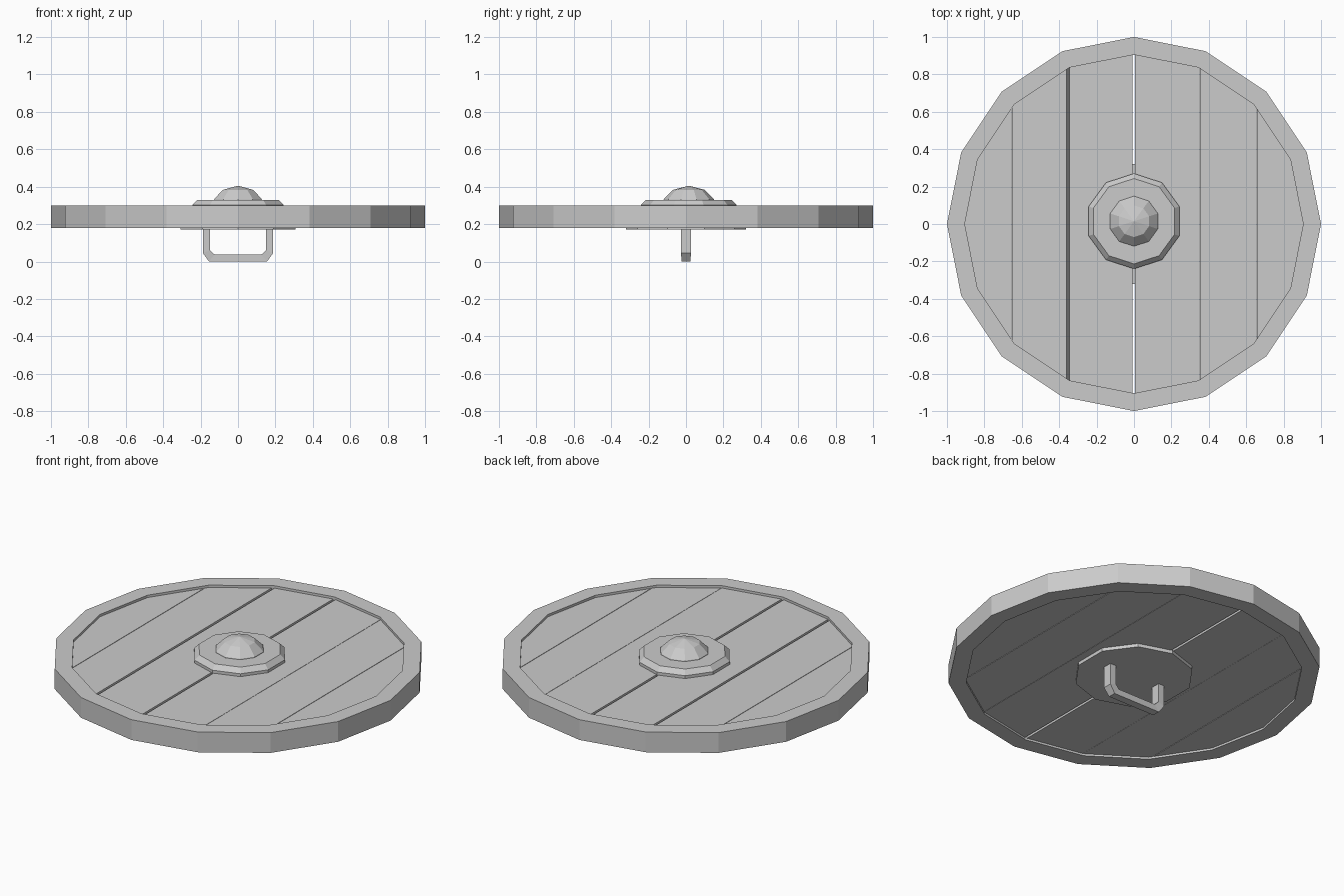
import bpy, bmesh, math
from mathutils import Vector

cube = bpy.data.objects.get("Cube")
if cube:
    bpy.data.objects.remove(cube)

grey = bpy.data.materials.new("plain grey")
grey.use_nodes = True
colour = (0.6, 0.6, 0.6, 1)
grey.diffuse_color = colour
grey.node_tree.nodes["Principled BSDF"].inputs["Base Color"].default_value = colour


def finish(bm, name):
    """Turn a bmesh into a flat-shaded object."""
    bmesh.ops.recalc_face_normals(bm, faces=bm.faces)
    mesh = bpy.data.meshes.new(name)
    bm.to_mesh(mesh)
    bm.free()
    mesh.materials.append(grey)
    obj = bpy.data.objects.new(name, mesh)
    bpy.context.collection.objects.link(obj)
    return obj


def ring(bm, radius, z, sides, y=0):
    """Polygon of points with one corner towards +y."""
    turn = 2 * math.pi / sides
    return [bm.verts.new((radius * math.sin(i * turn), y + radius * math.cos(i * turn), z))
            for i in range(sides)]


def bridge(bm, a, b):
    for i in range(len(a)):
        j = (i + 1) % len(a)
        bm.faces.new((a[i], a[j], b[j], b[i]))


def lathe(name, profile, sides, y=0, closed=False):
    """Stack polygon rings; cap the ends, or join them into a hoop."""
    bm = bmesh.new()
    rings = [ring(bm, r, z, sides, y) for r, z in profile]
    for a, b in zip(rings, rings[1:]):
        bridge(bm, a, b)
    if closed:
        bridge(bm, rings[-1], rings[0])
    else:
        bm.faces.new(rings[0])
        bm.faces.new(rings[-1])
    return finish(bm, name)


# Outer hoop
lathe("rim", [(1, 0.18), (1, 0.3), (0.905, 0.3), (0.905, 0.18)], 16, closed=True)


# Planks: a flat disc cut by two planes, each given as x at the top and bottom
Z_LOW, Z_HIGH = 0.192, 0.286


def plank(name, left, right):
    bm = bmesh.new()
    low, high = ring(bm, 0.92, Z_LOW, 16), ring(bm, 0.92, Z_HIGH, 16)
    bridge(bm, low, high)
    bm.faces.new(low)
    bm.faces.new(high)
    for edge, side in ((left, -1), (right, 1)):
        if edge is None:
            continue
        top, bottom = edge
        normal = Vector((Z_HIGH - Z_LOW, 0, bottom - top)) * side
        cut = bmesh.ops.bisect_plane(
            bm, geom=bm.verts[:] + bm.edges[:] + bm.faces[:],
            plane_co=(top, 0, Z_HIGH), plane_no=normal, clear_outer=True)
        edges = [e for e in cut["geom_cut"] if isinstance(e, bmesh.types.BMEdge)]
        bmesh.ops.holes_fill(bm, edges=edges, sides=0)
    finish(bm, name)


# Each seam: right edge of one plank, then left edge of the next
seams = [((-0.655, -0.655), (-0.652, -0.652)),
         ((-0.36, -0.344), (-0.346, -0.343)),
         ((-0.008, -0.008), (0.006, 0.006)),
         ((0.35, 0.35), (0.352, 0.352)),
         ((0.655, 0.655), (0.658, 0.658))]
lefts = [None] + [s[1] for s in seams]
rights = [s[0] for s in seams] + [None]
for n, (left, right) in enumerate(zip(lefts, rights), 1):
    plank(f"plank_{n}", left, right)

# Central boss on the face and plate on the back
lathe("boss_flange", [(0.255, 0.28), (0.255, 0.303), (0.228, 0.33)], 10, 0.015)
lathe("boss_dome", [(0.135, 0.325), (0.133, 0.335), (0.085, 0.383), (0.001, 0.405)], 10, 0.015)
lathe("back_plate", [(0.322, 0.172), (0.322, 0.195)], 10)

# Hand grip: outer and inner bend points, swept with a slight taper at the foot
half = [((0.188, 0.18), (0.15, 0.18), 0.027),
        ((0.188, 0.045), (0.15, 0.06), 0.027),
        ((0.155, 0), (0.125, 0.037), 0.023)]
path = half + [((-o[0], o[1]), (-i[0], i[1]), w) for o, i, w in reversed(half)]
bm = bmesh.new()
sections = []
for outer, inner, w in path:
    sections.append([bm.verts.new((p[0], y, p[1]))
                     for p, y in ((outer, -w), (outer, w), (inner, w), (inner, -w))])
for a, b in zip(sections, sections[1:]):
    bridge(bm, a, b)
bm.faces.new(sections[0])
bm.faces.new(sections[-1])
finish(bm, "hand_grip")
